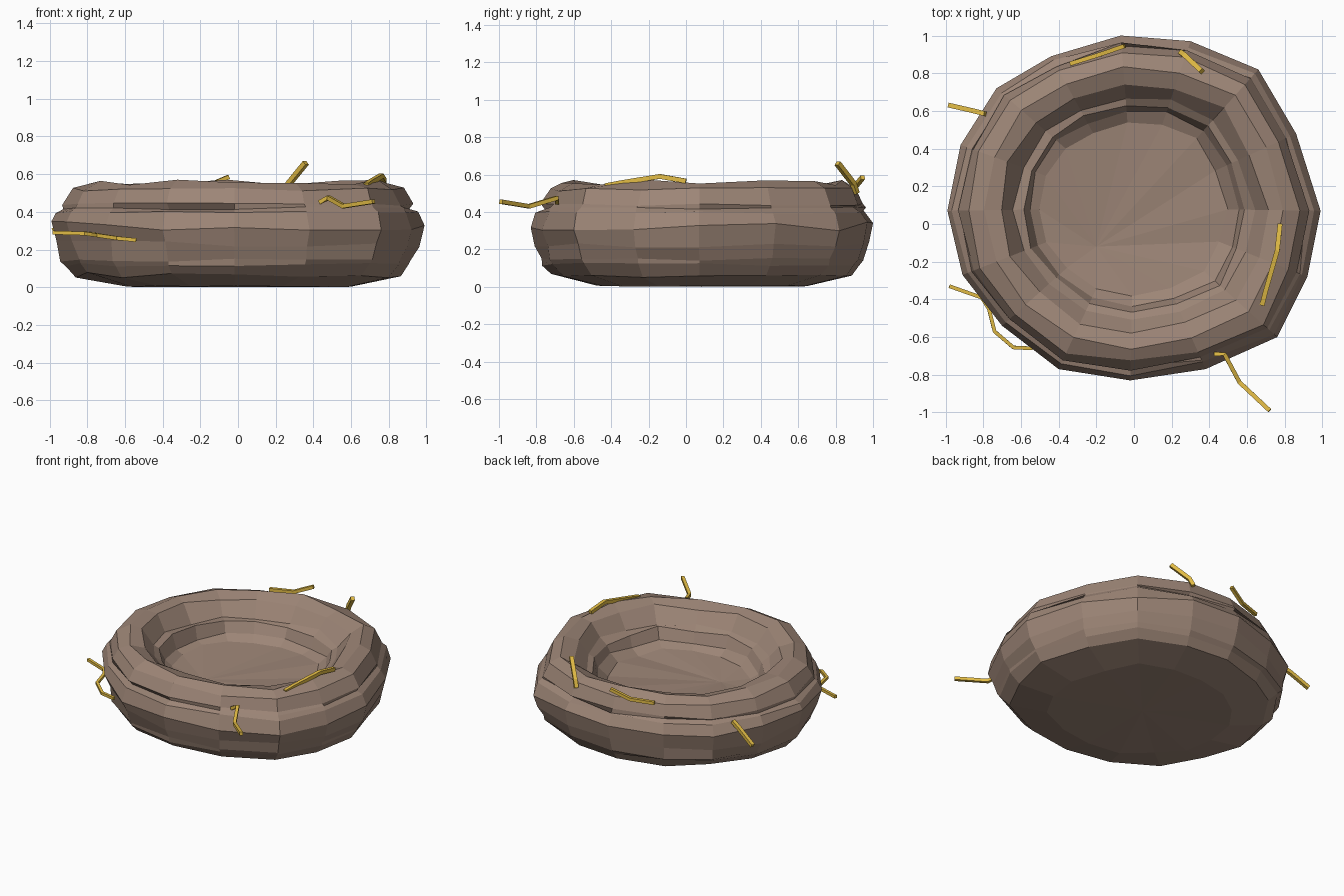
import bpy, bmesh, math, random
from mathutils import Vector

if "Cube" in bpy.data.objects:
    bpy.data.objects.remove(bpy.data.objects["Cube"])

random.seed(4)


def material(name, rgb):
    m = bpy.data.materials.new(name)
    m.diffuse_color = (*rgb, 1)
    m.use_nodes = True
    m.node_tree.nodes["Principled BSDF"].inputs["Base Color"].default_value = m.diffuse_color
    return m


brown = material("nest brown", (0.335, 0.235, 0.182))
gold = material("straw gold", (0.76, 0.50, 0.06))


def add_object(name, bm, mat):
    bmesh.ops.recalc_face_normals(bm, faces=bm.faces)
    me = bpy.data.meshes.new(name)
    bm.to_mesh(me)
    bm.free()
    me.materials.append(mat)
    ob = bpy.data.objects.new(name, me)
    bpy.context.collection.objects.link(ob)
    return ob


# Nest bowl: uneven outline seen from above, swept through a profile
CY = 0.085
outline = [(0.99, 0.07), (0.86, 0.48), (0.66, 0.82), (0.3, 0.97), (-0.07, 1.0),
           (-0.44, 0.89), (-0.73, 0.72), (-0.92, 0.42), (-0.99, 0.07),
           (-0.91, -0.27), (-0.70, -0.54), (-0.40, -0.77), (-0.02, -0.83),
           (0.38, -0.77), (0.76, -0.60), (0.92, -0.28)]
# (scale of outline, height, height jitter, extra outward reach at random)
profile = [(0.62, 0.005, 0.004, 0), (0.87, 0.065, 0.015, 0), (0.925, 0.12, 0.01, 0),
           (0.915, 0.145, 0.01, 0.035), (0.97, 0.23, 0.02, 0), (1.0, 0.325, 0.03, 0),
           (0.955, 0.40, 0.01, 0.015), (0.915, 0.42, 0.008, 0.035),
           (0.935, 0.44, 0.008, 0), (0.895, 0.52, 0.012, 0), (0.81, 0.555, 0.018, 0),
           (0.72, 0.53, 0.02, 0), (0.645, 0.43, 0.02, 0), (0.60, 0.41, 0.02, 0),
           (0.565, 0.34, 0.02, 0), (0.50, 0.305, 0.012, 0)]
bm = bmesh.new()
rings = []
for s, z, dz, reach in profile:
    ring = []
    for x, y in outline:
        k = s + random.uniform(0, reach)
        if s < 1:
            k += random.uniform(-0.012, 0.012)
        ring.append(bm.verts.new((x * k, CY + (y - CY) * k,
                                  z + random.uniform(-dz, dz))))
    rings.append(ring)
n = len(outline)
for a, b in zip(rings, rings[1:]):
    for i in range(n):
        j = (i + 1) % n
        bm.faces.new((a[i], a[j], b[j], b[i]))
# underside and hollow floor
for ring, centre in ((rings[0], (0, CY, 0)), (rings[-1], (-0.2, -0.12, 0.27))):
    c = bm.verts.new(centre)
    for i in range(n):
        bm.faces.new((ring[i], ring[(i + 1) % n], c))
add_object("nest_bowl", bm, brown)


# Straws: thin four-sided tubes along bent paths
def straw(name, pts, r=0.016):
    pts = [Vector(p) for p in pts]
    bm = bmesh.new()
    loops = []
    for i, p in enumerate(pts):
        d = (pts[min(i + 1, len(pts) - 1)] - pts[max(i - 1, 0)]).normalized()
        u = d.cross(Vector((0, 0, 1))).normalized()
        v = d.cross(u)
        loops.append([bm.verts.new(p + r * (math.cos(t) * u + math.sin(t) * v))
                      for t in (k * math.pi / 2 + math.pi / 4 for k in range(4))])
    for a, b in zip(loops, loops[1:]):
        for k in range(4):
            m = (k + 1) % 4
            bm.faces.new((a[k], a[m], b[m], b[k]))
    bm.faces.new(loops[0])
    bm.faces.new(loops[-1])
    add_object(name, bm, gold)


straw("straw_back", [(-0.34, 0.85, 0.525), (-0.18, 0.90, 0.53), (-0.05, 0.945, 0.585)], 0.016)
straw("straw_back_right", [(0.25, 0.91, 0.50), (0.27, 0.895, 0.55), (0.36, 0.81, 0.66)], 0.019)
straw("straw_back_left", [(-0.79, 0.585, 0.41), (-0.85, 0.60, 0.38), (-0.98, 0.63, 0.30)], 0.018)
straw("straw_front_left", [(-0.98, -0.33, 0.29), (-0.81, -0.39, 0.285), (-0.77, -0.45, 0.28),
                           (-0.74, -0.57, 0.275), (-0.64, -0.655, 0.26), (-0.54, -0.66, 0.25)], 0.014)
straw("straw_right", [(0.68, -0.43, 0.54), (0.70, -0.35, 0.555), (0.76, -0.14, 0.59),
                      (0.775, 0.0, 0.565)], 0.018)
straw("straw_front_right", [(0.43, -0.69, 0.45), (0.48, -0.69, 0.475), (0.56, -0.84, 0.43),
                            (0.72, -0.99, 0.455)])
